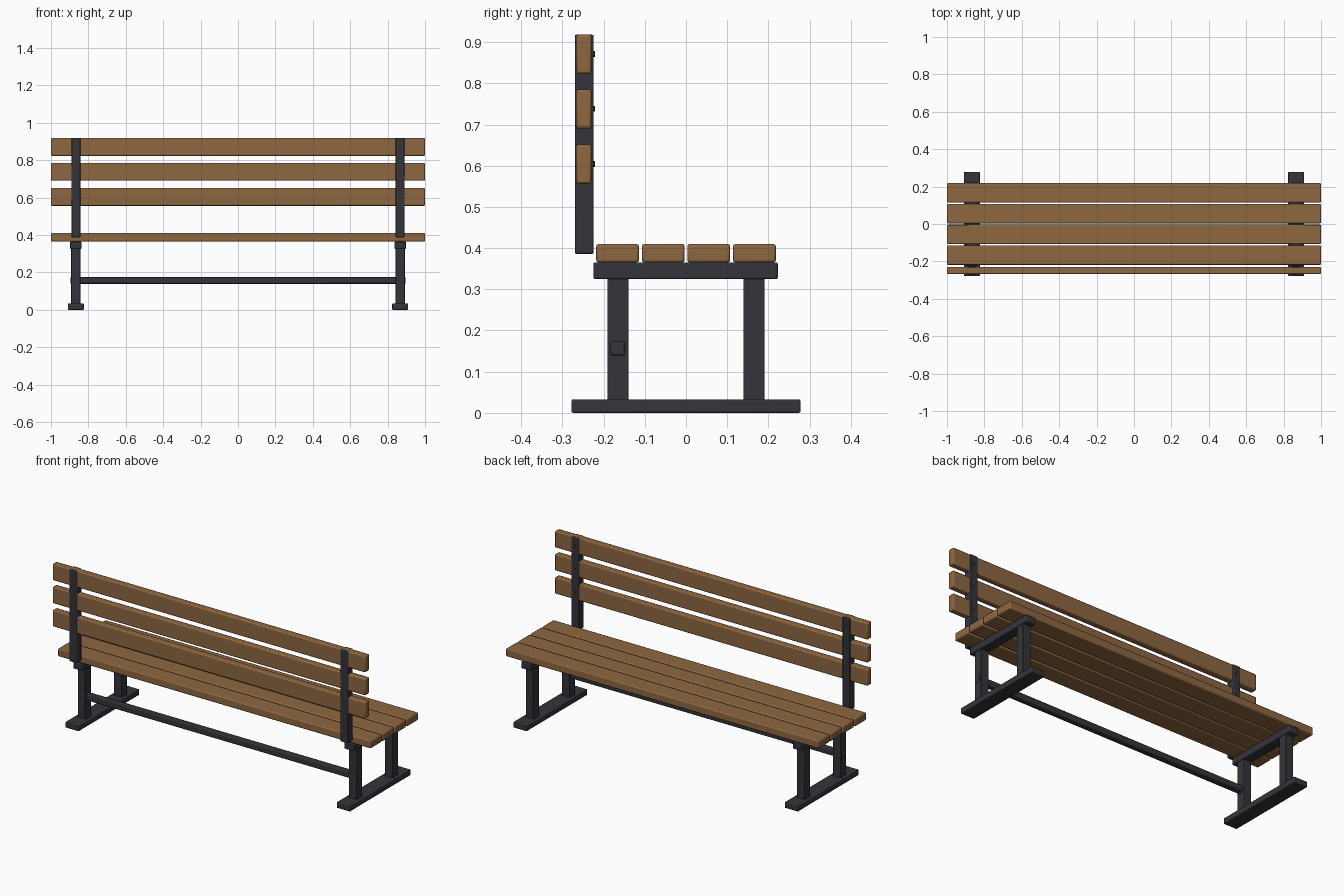
import bpy

cube = bpy.data.objects.get("Cube")
if cube:
    bpy.data.objects.remove(cube, do_unlink=True)


def material(name, rgb):
    mat = bpy.data.materials.new(name)
    mat.use_nodes = True
    color = (*rgb, 1.0)
    mat.diffuse_color = color
    mat.node_tree.nodes["Principled BSDF"].inputs["Base Color"].default_value = color
    return mat


wood = material("brown wood", (0.27, 0.135, 0.053))
metal = material("dark metal", (0.034, 0.034, 0.043))


def box(name, x, y, z, mat, bevel=0.004):
    """Bevelled box from (min, max) ranges on each axis."""
    ranges = (x, y, z)
    bpy.ops.mesh.primitive_cube_add(size=1, location=[(a + b) / 2 for a, b in ranges])
    obj = bpy.context.object
    obj.name = name
    obj.scale = [b - a for a, b in ranges]
    bpy.ops.object.transform_apply(location=False, rotation=False, scale=True)
    mod = obj.modifiers.new("soft edges", 'BEVEL')
    mod.width = bevel
    mod.segments = 2
    obj.data.materials.append(mat)
    bpy.ops.object.shade_smooth_by_angle()
    return obj


# Seat planks
for i in range(4):
    y = -0.166 + i * 0.1107
    box(f"seat_plank_{i + 1}", (-1, 1), (y - 0.052, y + 0.052), (0.365, 0.41), wood, 0.006)

# Backrest planks
back_heights = [0.604, 0.738, 0.871]
for i, z in enumerate(back_heights):
    box(f"back_plank_{i + 1}", (-1, 1), (-0.267, -0.229), (z - 0.048, z + 0.047), wood, 0.006)

# End frames, one on each side
for side, cx in (("right", -0.867), ("left", 0.867)):
    def span(half):
        return (cx - half, cx + half)

    box(f"{side}_foot", span(0.043), (-0.278, 0.278), (0, 0.033), metal)
    box(f"{side}_seat_beam", span(0.03), (-0.225, 0.223), (0.325, 0.365), metal)
    for place, y in (("front", -0.165), ("back", 0.165)):
        box(f"{side}_{place}_leg", span(0.025), (y - 0.026, y + 0.026), (0.03, 0.328), metal, 0.003)
    box(f"{side}_back_post", span(0.024), (-0.27, -0.224), (0.386, 0.918), metal)

    # Bolt heads holding the backrest planks
    for i, z in enumerate(back_heights):
        bpy.ops.mesh.primitive_cylinder_add(
            vertices=12, radius=0.007, depth=0.008,
            location=(cx, -0.225, z), rotation=(1.5708, 0, 0))
        bolt = bpy.context.object
        bolt.name = f"{side}_bolt_{i + 1}"
        bolt.data.materials.append(metal)
        bpy.ops.object.shade_smooth_by_angle()

# Stretcher bar between the end frames
box("stretcher_bar", (-0.896, 0.896), (-0.184, -0.148), (0.139, 0.174), metal, 0.005)
